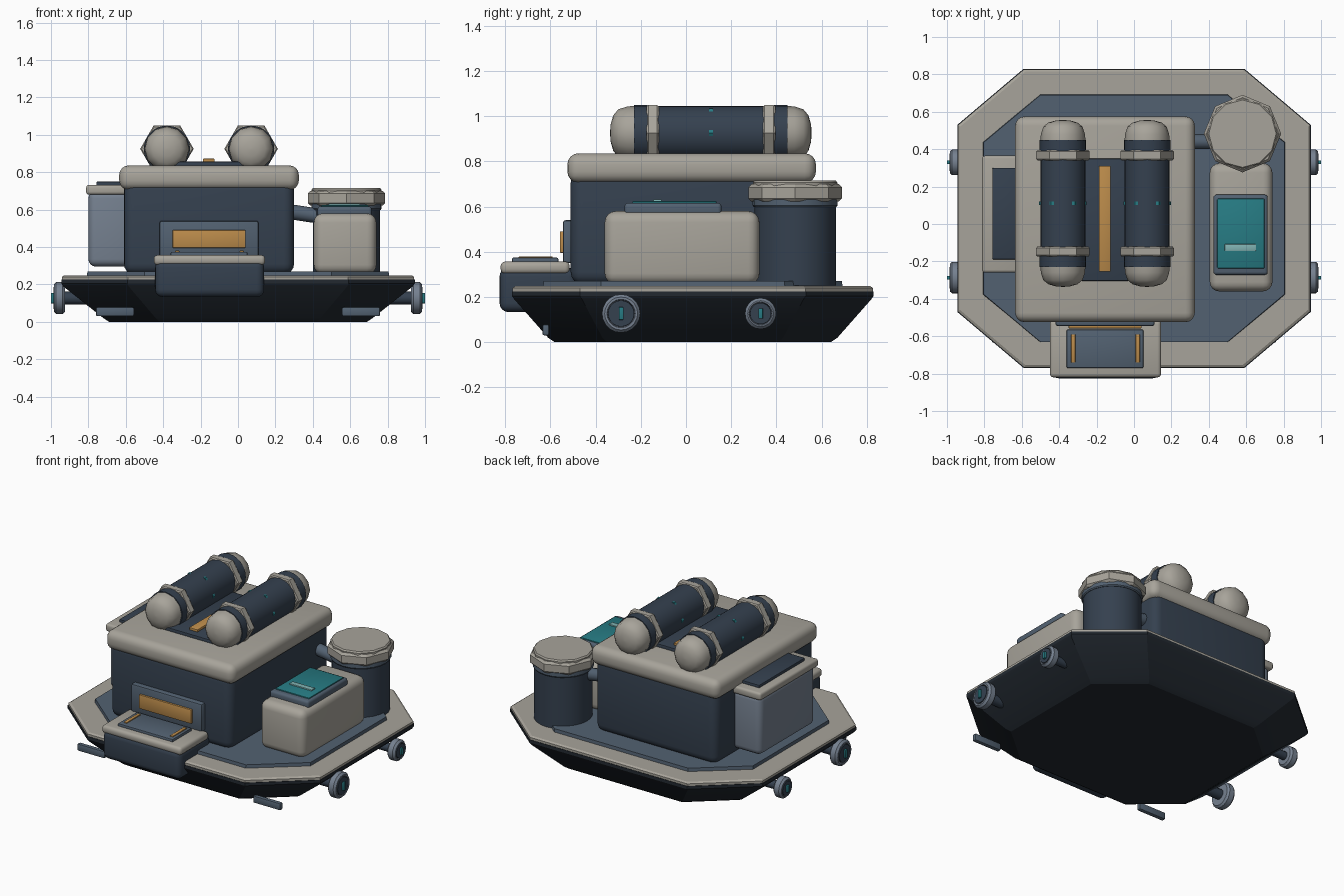
import bpy, bmesh, math
from mathutils import Matrix, Vector

if "Cube" in bpy.data.objects:
    bpy.data.objects.remove(bpy.data.objects["Cube"])


def mat(name, *rgb):
    m = bpy.data.materials.new(name)
    m.diffuse_color = (*rgb, 1)
    m.use_nodes = True
    m.node_tree.nodes["Principled BSDF"].inputs["Base Color"].default_value = m.diffuse_color
    return m


HULL = mat("hull_dark", 0.016, 0.022, 0.03)
NAVY = mat("navy", 0.035, 0.052, 0.078)
STEEL = mat("steel_blue", 0.085, 0.12, 0.165)
PALE = mat("pale_steel", 0.18, 0.22, 0.28)
TAN = mat("warm_grey", 0.39, 0.37, 0.325)
TEAL = mat("teal", 0.02, 0.2, 0.23)
MINT = mat("pale_teal", 0.22, 0.45, 0.45)
GOLD = mat("amber", 0.5, 0.26, 0.07)


def finish(name, bm, material, bevel=0, segs=3, angle=35):
    if bevel:
        bmesh.ops.bevel(bm, geom=bm.edges[:], offset=bevel, segments=segs,
                        profile=0.5, affect='EDGES', clamp_overlap=True)
    bmesh.ops.recalc_face_normals(bm, faces=bm.faces[:])
    me = bpy.data.meshes.new(name)
    bm.to_mesh(me)
    bm.free()
    ob = bpy.data.objects.new(name, me)
    bpy.context.collection.objects.link(ob)
    me.materials.append(material)
    bpy.ops.object.select_all(action='DESELECT')
    ob.select_set(True)
    bpy.context.view_layer.objects.active = ob
    bpy.ops.object.shade_smooth_by_angle(angle=math.radians(angle))
    return ob


def box(name, x, y, z, material, bevel=0.006, segs=2):
    """Box from (min, max) ranges on each axis."""
    bm = bmesh.new()
    bmesh.ops.create_cube(bm, size=1)
    for v in bm.verts:
        v.co = [(a + b) / 2 + c * (b - a) for (a, b), c in zip((x, y, z), v.co)]
    return finish(name, bm, material, bevel, segs)


def lathe(name, centre, axis, profile, sides, material, phase=0, angle=35):
    """Revolve (offset, radius) pairs about an axis through centre."""
    bm = bmesh.new()
    rot = Vector((0, 0, 1)).rotation_difference(Vector(axis)).to_matrix()
    rings = []
    for h, r in profile:
        rings.append([bm.verts.new(Vector(centre) + rot @ Vector((
            r * math.cos(2 * math.pi * i / sides + phase),
            r * math.sin(2 * math.pi * i / sides + phase), h))) for i in range(sides)])
    for a, b in zip(rings, rings[1:]):
        for i in range(sides):
            j = (i + 1) % sides
            bm.faces.new((a[i], a[j], b[j], b[i]))
    bm.faces.new(rings[0])
    bm.faces.new(rings[-1])
    return finish(name, bm, material, angle=angle)


def octagon(name, levels, material):
    """Stack chamfered rectangles given as (z, half x, half y, corner x, corner y)."""
    bm = bmesh.new()
    rings = []
    for z, hx, hy, cx, cy in levels:
        pts = [(cx, hy), (hx, cy), (hx, -cy), (cx, -hy), (-cx, -hy), (-hx, -cy), (-hx, cy), (-cx, hy)]
        rings.append([bm.verts.new((px, py + 0.03, z)) for px, py in pts])
    for a, b in zip(rings, rings[1:]):
        for i in range(8):
            j = (i + 1) % 8
            bm.faces.new((a[i], a[j], b[j], b[i]))
    bm.faces.new(rings[0])
    bm.faces.new(rings[-1])
    return finish(name, bm, material, angle=20)


# Hull, rim and deck
octagon("hull", [(0, 0.69, 0.61, 0.42, 0.38), (0.02, 0.72, 0.64, 0.44, 0.40),
                 (0.19, 0.935, 0.79, 0.585, 0.49), (0.205, 0.945, 0.80, 0.59, 0.50),
                 (0.225, 0.945, 0.80, 0.59, 0.50)], HULL)
octagon("deck_rim", [(0.205, 0.93, 0.785, 0.58, 0.49), (0.212, 0.942, 0.797, 0.588, 0.498),
                     (0.24, 0.942, 0.797, 0.588, 0.498), (0.248, 0.93, 0.785, 0.58, 0.49)], TAN)
octagon("deck_plate", [(0.22, 0.81, 0.665, 0.50, 0.41), (0.27, 0.805, 0.66, 0.50, 0.405)], STEEL)

# Main housing with lid
box("main_housing", (-0.61, 0.30), (-0.51, 0.555), (0.255, 0.76), NAVY, 0.055, 4)
box("housing_lid", (-0.635, 0.325), (-0.525, 0.575), (0.705, 0.836), TAN, 0.05, 4)
box("roof_plate", (-0.38, 0.07), (-0.305, 0.35), (0.82, 0.857), NAVY)
box("roof_strip", (-0.187, -0.125), (-0.255, 0.31), (0.85, 0.872), GOLD, 0.003)

# Front panel
box("front_panel_frame", (-0.42, 0.11), (-0.545, -0.49), (0.35, 0.54), STEEL, 0.012)
box("front_panel_window", (-0.35, 0.04), (-0.558, -0.53), (0.395, 0.49), GOLD, 0.004)

# Front bin
box("front_bin", (-0.443, 0.14), (-0.825, -0.48), (0.133, 0.33), NAVY, 0.04, 4)
box("front_bin_lid", (-0.45, 0.145), (-0.82, -0.515), (0.303, 0.357), TAN, 0.02, 3)
box("front_bin_pad", (-0.36, 0.05), (-0.77, -0.565), (0.345, 0.374), STEEL)
for i, x in enumerate((-0.325, 0.02)):
    box(f"front_bin_strip_{i}", (x - 0.011, x + 0.011), (-0.74, -0.59), (0.365, 0.38), GOLD, 0.002)

# Left locker
box("left_locker", (-0.80, -0.57), (-0.245, 0.35), (0.295, 0.70), PALE, 0.04, 4)
box("left_locker_lid", (-0.812, -0.57), (-0.26, 0.365), (0.68, 0.732), TAN, 0.015, 3)
box("left_locker_pad", (-0.757, -0.58), (-0.19, 0.30), (0.72, 0.75), NAVY)

# Right console box
box("console_box", (0.405, 0.74), (-0.36, 0.325), (0.255, 0.58), TAN, 0.05, 4)
box("console_frame", (0.425, 0.715), (-0.272, 0.157), (0.56, 0.617), STEEL, 0.016, 3)
box("console_screen", (0.445, 0.697), (-0.237, 0.135), (0.60, 0.624), TEAL, 0.004)
box("console_bar", (0.485, 0.652), (-0.145, -0.108), (0.615, 0.632), MINT, 0.003)

# Barrel with cap and pipe
BC = (0.58, 0.483, 0)
lathe("barrel", BC, (0, 0, 1), [(0.25, 0.18), (0.64, 0.18)], 24, NAVY)
lathe("barrel_collar", BC, (0, 0, 1), [(0.598, 0.183), (0.605, 0.188), (0.64, 0.188)], 24, STEEL)
lathe("barrel_cap_ring", BC, (0, 0, 1), [(0.622, 0.193), (0.636, 0.207), (0.685, 0.207), (0.70, 0.193)],
      8, TAN, angle=20)
lathe("barrel_cap", BC, (0, 0, 1), [(0.68, 0.187), (0.706, 0.187), (0.715, 0.18)], 12, TAN)
lathe("barrel_pipe", (0.27, 0.44, 0.59), (0.98, 0, -0.15), [(0, 0.04), (0.19, 0.04)], 12, STEEL)

# Two roof tanks
for side, x in (("left", -0.38), ("right", 0.07)):
    c = (x, 0.11, 0.925)
    lathe(f"{side}_tank", c, (0, 1, 0), [(-0.33, 0.121), (0.33, 0.121)], 24, NAVY)
    # six-sided ring shows only at its corners
    lathe(f"{side}_tank_lights", c, (0, 1, 0), [(-0.009, 0.127), (0.009, 0.127)], 6, TEAL)
    for end, d in (("front", -1), ("back", 1)):
        ax = (0, d, 0)
        lathe(f"{side}_tank_{end}_band", c, ax, [(0.23, 0.136), (0.238, 0.143), (0.277, 0.143), (0.285, 0.136)],
              6, TAN, angle=20)
        lathe(f"{side}_tank_{end}_collar", c, ax, [(0.28, 0.124), (0.34, 0.124)], 24, NAVY)
        lathe(f"{side}_tank_{end}_nose", c, ax,
              [(0.33, 0.121), (0.37, 0.118), (0.41, 0.105), (0.432, 0.078), (0.443, 0.04), (0.446, 0.005)],
              12, TAN, angle=45)

# Side wheels and front skids, mirrored across x
for side, s in (("left", -1), ("right", 1)):
    for pos, y, r in (("front", -0.287, 0.085), ("back", 0.33, 0.069)):
        c, ax = (0, y, 0.127), (s, 0, 0)
        lathe(f"{side}_{pos}_wheel", c, ax, [(0.925, r - 0.012), (0.937, r), (0.972, r), (0.985, r - 0.012),
                                             (0.985, r * 0.74), (0.975, r * 0.7)], 20, PALE)
        lathe(f"{side}_{pos}_hub", c, ax, [(0.93, r * 0.72), (0.987, r * 0.68)], 20, NAVY)
        lathe(f"{side}_{pos}_axle", c, ax, [(0.78, r * 0.4), (0.94, r * 0.4)], 12, NAVY)
        box(f"{side}_{pos}_hub_light", sorted((s * 0.97, s * 1.0)), (y - 0.01, y + 0.01),
            (0.127 - r * 0.33, 0.127 + r * 0.33), TEAL, 0.002)
    box(f"{side}_skid", sorted((s * 0.555, s * 0.76)), (-0.635, -0.605), (0.03, 0.078), STEEL, 0.008)
